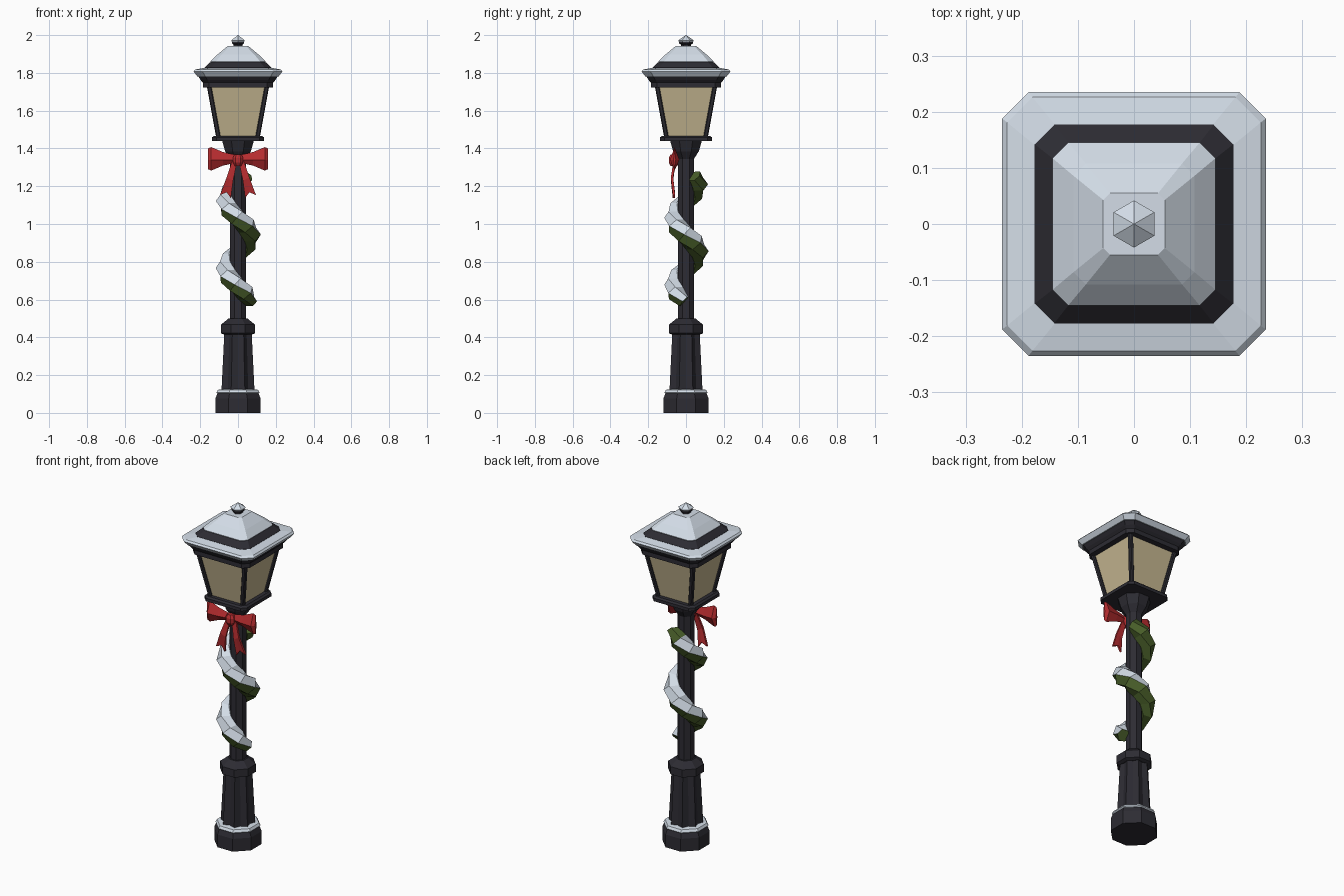
import bpy, bmesh, math, random
from mathutils import Vector

if "Cube" in bpy.data.objects:
    bpy.data.objects.remove(bpy.data.objects["Cube"])

random.seed(4)


def material(name, rgb):
    m = bpy.data.materials.new(name)
    m.diffuse_color = (*rgb, 1)
    m.use_nodes = True
    m.node_tree.nodes["Principled BSDF"].inputs["Base Color"].default_value = m.diffuse_color
    return m


METAL = material("dark_iron", (0.026, 0.025, 0.033))
SNOW = material("snow", (0.66, 0.73, 0.81))
GLASS = material("warm_glass", (0.56, 0.47, 0.28))
GREEN = material("pine_green", (0.065, 0.11, 0.022))
RED = material("ribbon_red", (0.46, 0.025, 0.028))


def loft(name, rings, mats, rule=None):
    """Skin a list of equal-length point rings and cap both ends."""
    bm = bmesh.new()
    vr = [[bm.verts.new(p) for p in r] for r in rings]
    n = len(rings[0])
    for i, (a, b) in enumerate(zip(vr, vr[1:])):
        for j in range(n):
            k = (j + 1) % n
            bm.faces.new((a[j], a[k], b[k], b[j]))
    bm.faces.new(vr[0][::-1])
    bm.faces.new(vr[-1])
    bmesh.ops.recalc_face_normals(bm, faces=bm.faces)
    bm.normal_update()
    if rule:
        for f in bm.faces:
            f.material_index = rule(f)
    me = bpy.data.meshes.new(name)
    bm.to_mesh(me)
    bm.free()
    for m in mats:
        me.materials.append(m)
    ob = bpy.data.objects.new(name, me)
    bpy.context.collection.objects.link(ob)
    return ob


def square(h, c, z):
    """Square ring of half width h with corners cut by c."""
    d = h - c
    return [(h, -d, z), (h, d, z), (d, h, z), (-d, h, z),
            (-h, d, z), (-h, -d, z), (-d, -h, z), (d, -h, z)]


def octagons(name, profile, mat):
    return loft(name, [square(h, h * 0.586, z) for h, z in profile], [mat])


def squares(name, profile, mat):
    return loft(name, [square(h, c, z) for h, c, z in profile], [mat])


def star(n, r_out, r_in, z, turn=0.0):
    return [((r_in if i % 2 else r_out) * math.cos(turn + math.tau * i / n),
             (r_in if i % 2 else r_out) * math.sin(turn + math.tau * i / n), z)
            for i in range(n)]


# Post
octagons("base", [(0.12, 0), (0.12, 0.075), (0.108, 0.105)], METAL)
octagons("base_snow", [(0.106, 0.1), (0.114, 0.108), (0.106, 0.122), (0.07, 0.127)], SNOW)
loft("fluted_column", [star(16, 0.095, 0.077, 0.11, math.pi / 8),
                       star(16, 0.078, 0.064, 0.43, math.pi / 8)], [METAL])
octagons("collar", [(0.075, 0.415), (0.09, 0.422), (0.09, 0.467), (0.05, 0.5)], METAL)
octagons("pole", [(0.042, 0.48), (0.042, 1.37)], METAL)
octagons("lantern_cup", [(0.042, 1.345), (0.068, 1.385), (0.085, 1.445)], METAL)

# Lantern
squares("lantern_floor", [(0.138, 0.025, 1.44), (0.138, 0.025, 1.458), (0.128, 0.022, 1.467)], METAL)
squares("lantern_glass", [(0.104, 0.004, 1.46), (0.153, 0.004, 1.73)], GLASS)
for sx in (-1, 1):
    for sy in (-1, 1):
        loft("lantern_corner_post",
             [[(sx * c + x, sy * c + y, z) for x, y, _ in square(0.012, 0.005, 0)]
              for c, z in ((0.103, 1.455), (0.154, 1.735))], [METAL])
squares("lantern_eave", [(0.185, 0.032, 1.722), (0.185, 0.032, 1.748),
                         (0.198, 0.036, 1.762), (0.216, 0.04, 1.79)], METAL)
squares("eave_snow", [(0.216, 0.042, 1.782), (0.235, 0.047, 1.808),
                      (0.226, 0.045, 1.818), (0.17, 0.035, 1.828)], SNOW)
squares("roof_tier", [(0.177, 0.035, 1.815), (0.177, 0.035, 1.828), (0.145, 0.028, 1.858)], METAL)
squares("roof_snow", [(0.143, 0.028, 1.852), (0.145, 0.028, 1.861),
                      (0.108, 0.022, 1.898), (0.055, 0.012, 1.942)], SNOW)
loft("finial_neck", [star(6, r, r, z, math.pi / 6) for r, z in
                     ((0.026, 1.93), (0.026, 1.95), (0.036, 1.955), (0.036, 1.968))], [METAL])
loft("finial_snow", [star(6, r, r, z, math.pi / 6) for r, z in
                     ((0.034, 1.962), (0.042, 1.972), (0.001, 2.0))], [SNOW])

# Garland winding down the pole, snow on its upward faces
rings = []
SEGS, T0, T1 = 15, -315, 350
for i in range(SEGS + 1):
    deg = T0 + (T1 - T0) * i / SEGS
    t = math.radians(deg)
    out = Vector((math.cos(t), math.sin(t), 0))
    tangent = Vector((-math.sin(t) * 0.065, math.cos(t) * 0.065, -0.36 / math.tau)).normalized()
    up = out.cross(tangent)
    centre = out * 0.066 + Vector((0, 0, 1.03 - 0.36 * (deg + 90) / 360))
    r = 0.036 if i in (0, SEGS) else random.uniform(0.049, 0.056)
    rings.append([centre + r * (math.cos(a) * out + math.sin(a) * up)
                  for a in (math.tau * k / 6 for k in range(6))])
loft("garland", rings, [GREEN, SNOW],
     lambda f: int(f.normal.z > 0.15 and f.calc_center_median().z < 1.225))

# Bow
BY, BZ = -0.06, 1.345
for s in (-1, 1):
    loft("bow_loop",
         [[(s * x, BY, BZ + h), (s * x, BY - d, BZ - 0.005), (s * x, BY, BZ - h), (s * x, BY + d, BZ - 0.005)]
          for x, h, d in ((0.01, 0.02, 0.01), (0.08, 0.036, 0.022), (0.142, 0.062, 0.025), (0.158, 0.055, 0.006))],
         [RED])
    # Tail: two strips side by side give the notched end
    path = ((0.004, 0.018, 0.032, 1.335, 1.335, 1.33, -0.06),
            (0.026, 0.043, 0.06, 1.228, 1.238, 1.248, -0.074),
            (0.038, 0.06, 0.095, 1.137, 1.168, 1.153, -0.064))
    for a in (0, 1):
        loft("bow_tail",
             [[(s * p[a], p[6] - 0.006, p[3 + a]), (s * p[a + 1], p[6] - 0.006, p[4 + a]),
               (s * p[a + 1], p[6] + 0.006, p[4 + a]), (s * p[a], p[6] + 0.006, p[3 + a])]
              for p in path], [RED])
loft("bow_knot", [[(x, y + BY - 0.004, z) for x, y, _ in square(h, h * 0.5, 0)]
                  for h, z in ((0.018, 1.308), (0.027, 1.325), (0.027, 1.35), (0.018, 1.368))], [RED])
